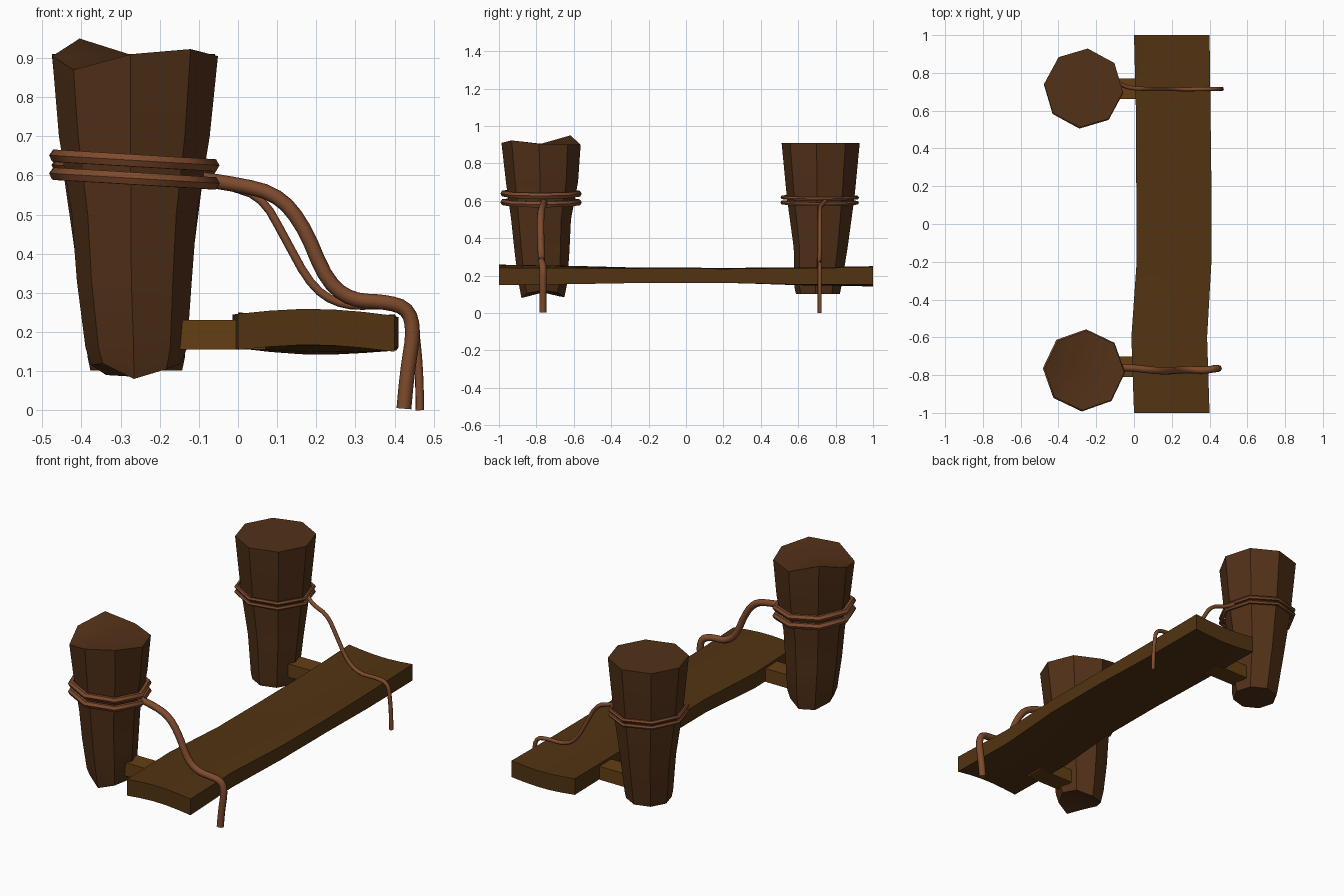
import bpy, bmesh, math

if "Cube" in bpy.data.objects:
    bpy.data.objects.remove(bpy.data.objects["Cube"])


def material(name, rgb):
    m = bpy.data.materials.new(name)
    m.diffuse_color = (*rgb, 1)
    m.use_nodes = True
    m.node_tree.nodes["Principled BSDF"].inputs["Base Color"].default_value = m.diffuse_color
    return m


BARK = material("bark", (0.085, 0.031, 0.009))
PLANK = material("plank_wood", (0.085, 0.034, 0.006))
BEAM = material("beam_wood", (0.125, 0.049, 0.007))
ROPE = material("rope", (0.21, 0.07, 0.026))


def finish(name, bm, mat, angle):
    bmesh.ops.recalc_face_normals(bm, faces=bm.faces)
    me = bpy.data.meshes.new(name)
    bm.to_mesh(me)
    bm.free()
    me.materials.append(mat)
    ob = bpy.data.objects.new(name, me)
    bpy.context.collection.objects.link(ob)
    select(ob)
    bpy.ops.object.shade_smooth_by_angle(angle=math.radians(angle))
    return ob


def select(ob):
    bpy.ops.object.select_all(action='DESELECT')
    ob.select_set(True)
    bpy.context.view_layer.objects.active = ob


def loft(name, rings, mat, angle, centres=None):
    """Skin closed rings of points; optional centre points for fan caps."""
    bm = bmesh.new()
    vs = [[bm.verts.new(p) for p in r] for r in rings]
    n = len(vs[0])
    for a, b in zip(vs, vs[1:]):
        for i in range(n):
            bm.faces.new((a[i], a[(i + 1) % n], b[(i + 1) % n], b[i]))
    for k, ring in enumerate((vs[0], vs[-1])):
        if centres:
            c = bm.verts.new(centres[k])
            for i in range(n):
                bm.faces.new((ring[i], ring[(i + 1) % n], c))
        else:
            bm.faces.new(ring)
    return finish(name, bm, mat, angle)


def post(name, profile, phase, bottom, top):
    """Eight-sided tapering log; profile rows are x, y, z, radius."""
    rings = []
    for k, (x, y, z, r) in enumerate(profile):
        dz = bottom if k == 0 else top if k == len(profile) - 1 else [0] * 8
        rings.append([(x + r * math.cos(math.radians(phase + 45 * i)),
                       y + r * math.sin(math.radians(phase + 45 * i)),
                       z + dz[i]) for i in range(8)])
    ends = [profile[0][:3], profile[-1][:3]]
    loft(name, rings, BARK, 40, ends)


def tube(name, pts, radius, closed=False):
    cu = bpy.data.curves.new(name, 'CURVE')
    cu.dimensions = '3D'
    cu.bevel_depth = radius
    cu.bevel_resolution = 1 if closed else 2
    cu.use_fill_caps = True
    sp = cu.splines.new('POLY' if closed else 'NURBS')
    sp.points.add(len(pts) - 1)
    for p, co in zip(sp.points, pts):
        p.co = (*co, 1)
    sp.use_cyclic_u = closed
    if not closed:
        sp.order_u = 3
        sp.use_endpoint_u = True
        sp.resolution_u = 3
    cu.materials.append(ROPE)
    ob = bpy.data.objects.new(name, cu)
    bpy.context.collection.objects.link(ob)
    select(ob)
    bpy.ops.object.convert(target='MESH')
    bpy.ops.object.shade_smooth_by_angle(angle=math.radians(50))


def lashing(name, cx, cy, z, r, thick, phase, tilt):
    pts = []
    for i in range(8):
        a = math.radians(phase + 45 * i)
        pts.append((cx + r * math.cos(a), cy + r * math.sin(a), z - tilt * math.cos(a)))
    tube(name, pts, thick, True)


# Tree-stump posts
post("front_post",
     [(-0.26, -0.765, 0.11, 0.115), (-0.26, -0.765, 0.16, 0.13), (-0.265, -0.77, 0.33, 0.147),
      (-0.265, -0.775, 0.5, 0.16), (-0.265, -0.77, 0.7, 0.193), (-0.263, -0.775, 0.905, 0.212)],
     -3, [0.01, 0, -0.025, -0.02, 0.005, 0.01, -0.03, -0.005],
     [0, -0.005, -0.005, 0.045, 0, -0.035, 0.005, 0.018])
post("back_post",
     [(-0.26, 0.705, 0.102, 0.118), (-0.26, 0.705, 0.135, 0.125), (-0.265, 0.72, 0.35, 0.145),
      (-0.267, 0.72, 0.62, 0.182), (-0.267, 0.72, 0.91, 0.21)],
     -6, [0] * 8, [0] * 8)

# Rope turns around each post
for i, z in enumerate((0.592, 0.638)):
    lashing(f"front_lashing_{i + 1}", -0.265, -0.775, z, 0.2, 0.018, -3, 0.012)
for i, z in enumerate((0.59, 0.618)):
    lashing(f"back_lashing_{i + 1}", -0.267, 0.715, z, 0.2, 0.011, -6, 0.008)

# Ropes draped over the plank
tube("front_rope",
     [(-0.09, -0.76, 0.59), (-0.02, -0.76, 0.58), (0.10, -0.775, 0.555), (0.17, -0.778, 0.47),
      (0.225, -0.775, 0.33), (0.29, -0.77, 0.28), (0.37, -0.776, 0.278), (0.435, -0.765, 0.262),
      (0.45, -0.765, 0.2), (0.432, -0.765, 0.1), (0.424, -0.765, 0.004)], 0.019)
tube("back_rope",
     [(-0.08, 0.745, 0.6), (-0.04, 0.72, 0.575), (0.06, 0.715, 0.55), (0.12, 0.715, 0.44),
      (0.19, 0.715, 0.31), (0.27, 0.712, 0.265), (0.37, 0.715, 0.27), (0.445, 0.715, 0.258),
      (0.457, 0.715, 0.17), (0.464, 0.715, 0.08), (0.465, 0.715, 0.0)], 0.011)

# Support beams from posts to plank
for label, y in (("front", -0.755), ("back", 0.715)):
    section = lambda x, s: [(x, y + a * 0.054, 0.193 + b * 0.038)
                            for a, b in ((-1, -1), (1, -1), (1, 1), (-1, 1))]
    loft(f"{label}_beam", [section(-0.148, 0), section(0.07, 0)], BEAM, 30)

# Warped plank: rows are y, left x, right x, top z, bottom z, arch
rows = [(-1.0, 0.0, 0.4, 0.244, 0.152, 0.015), (-0.6, -0.014, 0.387, 0.242, 0.157, 0.010),
        (-0.2, 0.014, 0.41, 0.241, 0.164, 0.0), (0.2, 0.012, 0.41, 0.239, 0.164, 0.0),
        (0.6, 0.01, 0.405, 0.241, 0.155, -0.006), (1.0, 0.0, 0.4, 0.248, 0.156, -0.014)]
steps = [i / 5 for i in range(6)]
rings = []
for y, x0, x1, top, bot, arch in rows:
    def row(z):
        return [(x0 + (x1 - x0) * t, y, z + arch * math.sin(math.pi * t) + 0.005 * (0.5 - t))
                for t in steps]
    rings.append(row(top) + row(bot)[::-1])
loft("plank", rings, PLANK, 30)
